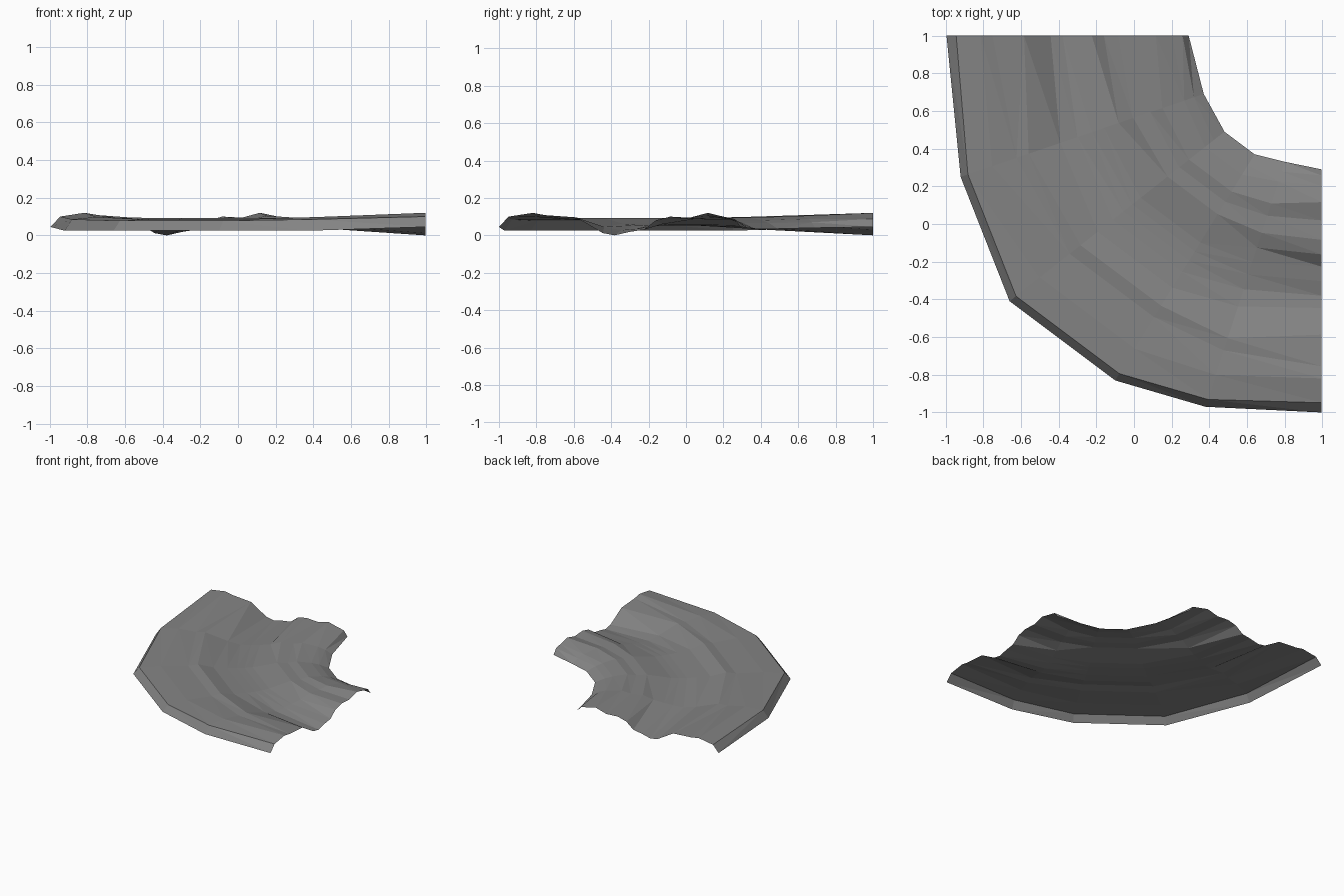
import bpy
import bmesh
from mathutils import Vector

default_cube = bpy.data.objects.get("Cube")
if default_cube:
    bpy.data.objects.remove(default_cube, do_unlink=True)


def make_material(name, level):
    material = bpy.data.materials.new(name)
    material.use_nodes = True
    colour = (level, level, level, 1)
    material.diffuse_color = colour
    shader = next(node for node in material.node_tree.nodes
                  if node.type == "BSDF_PRINCIPLED")
    shader.inputs["Base Color"].default_value = colour
    shader.inputs["Roughness"].default_value = 1
    return material


# Plan of the quarter bend: outer and inner banks at matching stations
outer_bank = [(-.995, 1), (-.92, .25), (-.66, -.41),
              (-.1, -.83), (.38, -.97), (.995, -1)]
inner_bank = [(.29, 1), (.37, .69), (.48, .49),
              (.64, .37), (.8, .33), (.995, .29)]

# Which cross-section each station uses
END, NEAR, MIDDLE = range(3)
station_kinds = [END, NEAR, MIDDLE, MIDDLE, NEAR, END]

# Ridges and valleys across the bed, from outer bank to inner bank:
# (fraction across at end, near, middle), (height at end, near, middle)
cross_rows = [
    ((0, 0, 0), (.045, .025, .025)),             # outer foot
    ((.04, .03, .03), (.1, .085, .078)),         # outer lip
    ((.14, .13, .14), (.12, .098, .085)),        # outer crest
    ((.19, .23, .28), (.108, .088, .08)),        # crease
    ((.32, .28, .33), (.096, .094, .092)),       # channel rim
    ((.43, .41, .41), (.012, .045, .062)),       # channel slope
    ((.48, .48, .48), (0, .028, .055)),          # channel floor
    ((.54, .54, .53), (.018, .035, .052)),       # channel foot
    ((.6, .59, .57), (.03, .045, .052)),         # inner ledge
    ((.65, .65, .61), (.08, .06, .056)),         # inner bank face
    ((.71, .71, .735), (.1, .09, .088)),         # inner terrace
    ((.79, .78, .79), (.094, .088, .085)),       # terrace hollow
    ((.865, .83, .835), (.12, .104, .095)),      # inner crest
    ((.93, .92, .91), (.1, .088, .08)),          # inner shoulder
    ((.975, .96, .95), (.088, .07, .065)),       # inner lip
    ((1, 1, 1), (.045, .04, .035)),              # inner foot
]


def build_bed(name, material):
    bm = bmesh.new()
    columns = []
    for outer, inner, kind in zip(outer_bank, inner_bank, station_kinds):
        column = []
        for fractions, heights in cross_rows:
            spot = Vector(outer).lerp(Vector(inner), fractions[kind])
            column.append(bm.verts.new((spot.x, spot.y, heights[kind])))
        columns.append(column)

    # Join neighbouring stations into faceted strips
    for left, right in zip(columns, columns[1:]):
        for row in range(len(cross_rows) - 1):
            bm.faces.new((left[row], right[row],
                          right[row + 1], left[row + 1]))
    bmesh.ops.triangulate(bm, faces=bm.faces[:], quad_method="SHORT_EDGE")
    bm.normal_update()
    for face in bm.faces:
        face.smooth = False
        if face.normal.z < 0:
            face.normal_flip()

    mesh = bpy.data.meshes.new(name)
    bm.to_mesh(mesh)
    bm.free()
    mesh.materials.append(material)
    bed = bpy.data.objects.new(name, mesh)
    bpy.context.collection.objects.link(bed)
    return bed


build_bed("curved_channel_ground", make_material("stone_grey", .23))
